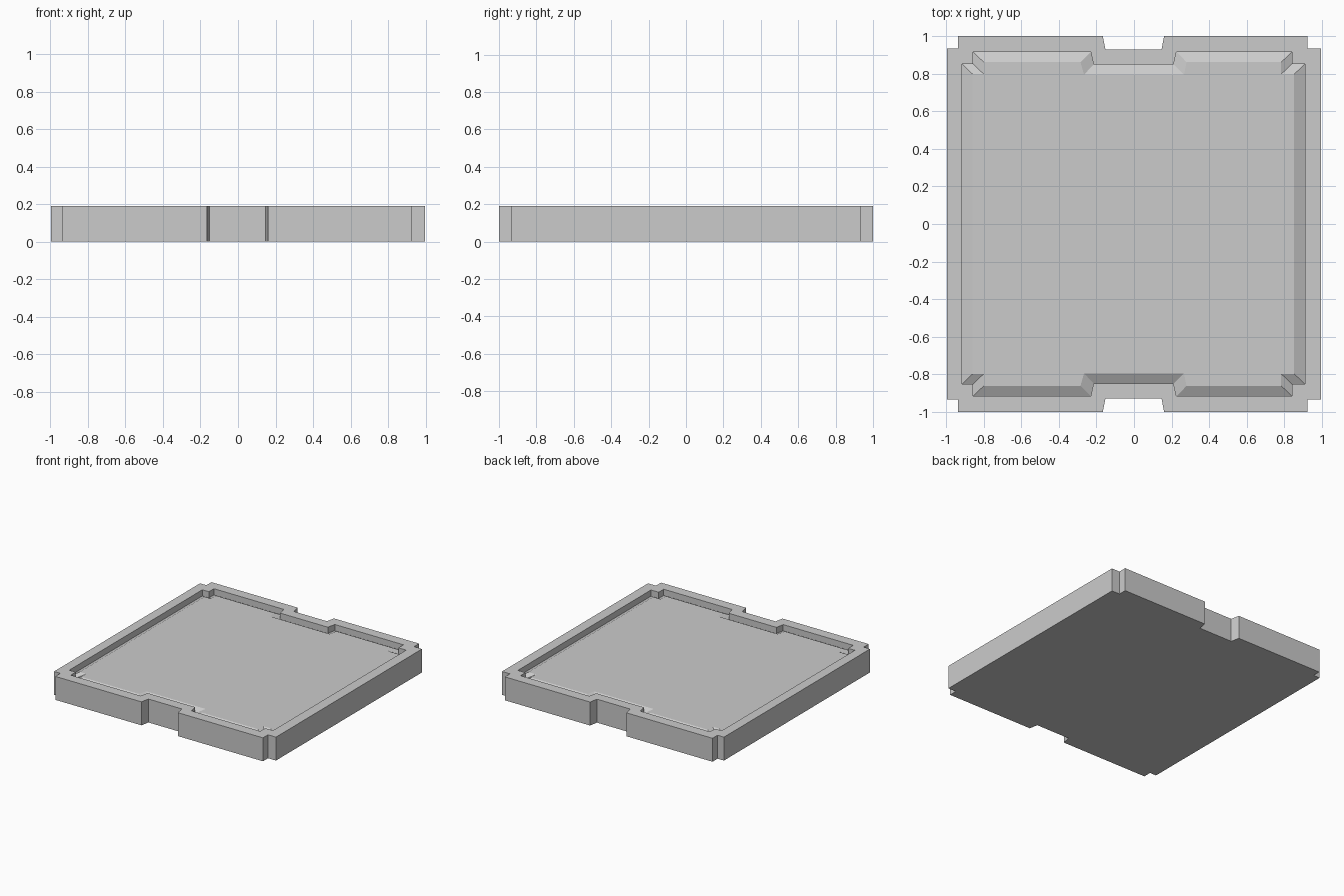
import bpy
import bmesh

if "Cube" in bpy.data.objects:
    bpy.data.objects.remove(bpy.data.objects["Cube"])


def outline(x_left, step_left, step_right, x_right, y, y_step, notch_out, notch_in, y_notch):
    """Notched rectangle: stepped corners and a tapered notch front and back."""
    back = [(x_left, y_step), (step_left, y_step), (step_left, y),
            (notch_out[0], y), (notch_in[0], y_notch),
            (notch_in[1], y_notch), (notch_out[1], y),
            (step_right, y), (step_right, y_step), (x_right, y_step)]
    front = [(x, -py) for x, py in reversed(back)]
    return (back + front)[::-1]  # counter-clockwise


outer = outline(-0.995, -0.938, 0.924, 0.995, 1.0, 0.935,
                (-0.166, 0.16), (-0.152, 0.147), 0.93)
inner = outline(-0.917, -0.858, 0.842, 0.911, 0.917, 0.853,
                (-0.23, 0.226), (-0.216, 0.211), 0.849)
panel = outline(-0.859, -0.80, 0.784, 0.853, 0.862, 0.798,
                (-0.285, 0.28), (-0.266, 0.266), 0.795)

# Stacked loops: base, rim top, rim inside, groove bottom, raised panel edge
layers = [(outer, 0.0), (outer, 0.19), (inner, 0.19), (inner, 0.14), (panel, 0.17)]

bm = bmesh.new()
loops = [[bm.verts.new((x, y, z)) for x, y in pts] for pts, z in layers]
n = len(outer)

# Walls, rim, groove wall and sloped panel border
for low, high in zip(loops, loops[1:]):
    for i in range(n):
        j = (i + 1) % n
        bm.faces.new((low[i], low[j], high[j], high[i]))

# Underside and panel top
bm.faces.new(loops[0][::-1])
bm.faces.new(loops[-1])
bmesh.ops.recalc_face_normals(bm, faces=bm.faces)

mesh = bpy.data.meshes.new("floor_tile")
bm.to_mesh(mesh)
bm.free()
tile = bpy.data.objects.new("floor_tile", mesh)
bpy.context.collection.objects.link(tile)
